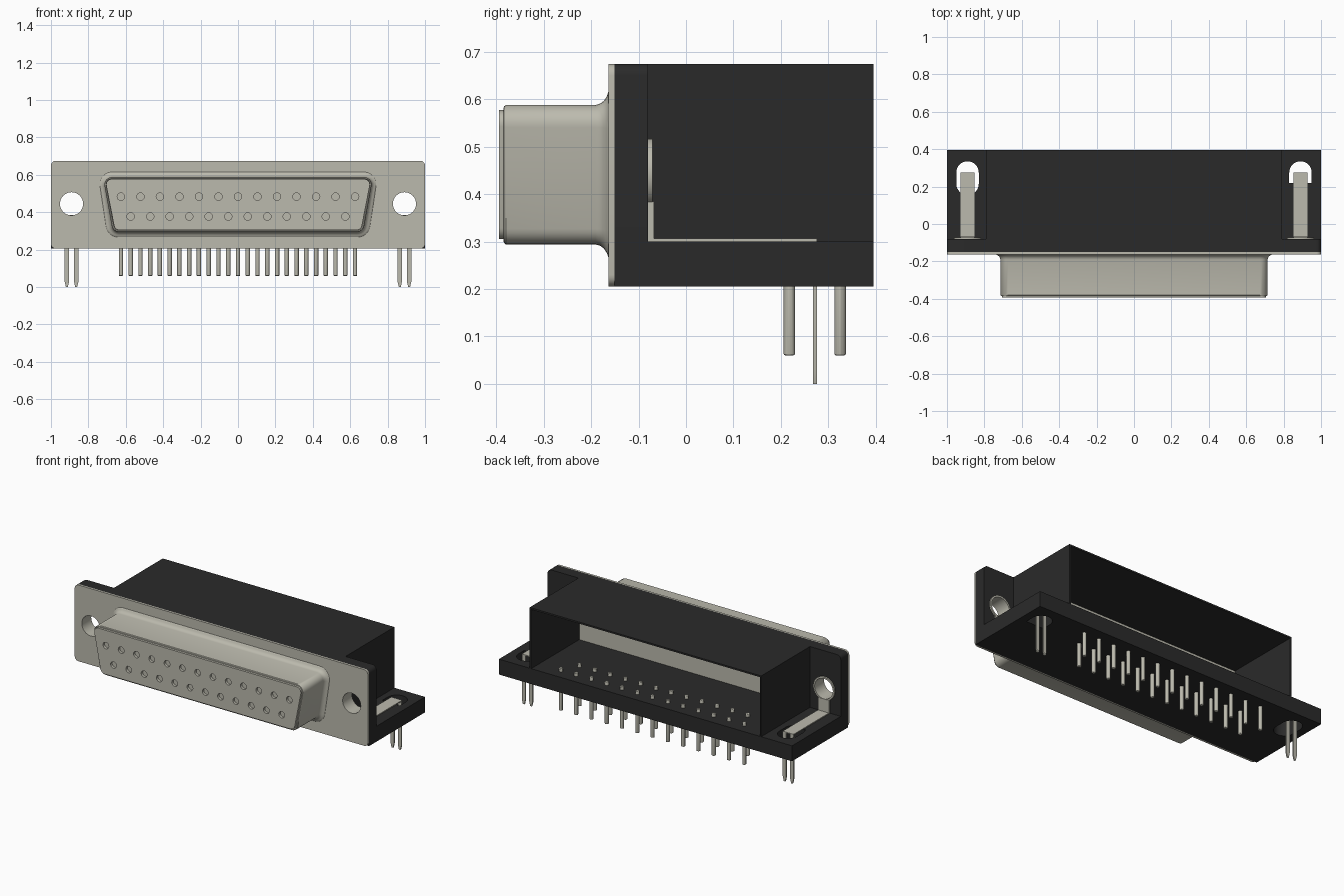
import bpy, bmesh, math
from mathutils import Vector, Matrix

if "Cube" in bpy.data.objects:
    bpy.data.objects.remove(bpy.data.objects["Cube"], do_unlink=True)


def material(name, rgb):
    m = bpy.data.materials.new(name)
    m.use_nodes = True
    col = (*rgb, 1)
    m.diffuse_color = col
    bsdf = next(n for n in m.node_tree.nodes if n.type == 'BSDF_PRINCIPLED')
    bsdf.inputs["Base Color"].default_value = col
    bsdf.inputs["Roughness"].default_value = 0.6
    return m


METAL = material("warm grey metal", (0.50, 0.49, 0.42))
BLACK = material("black plastic", (0.023, 0.023, 0.023))


def finish(name, bm, mat):
    """Turn a bmesh into a named, shaded object."""
    bmesh.ops.remove_doubles(bm, verts=bm.verts, dist=1e-5)
    bmesh.ops.recalc_face_normals(bm, faces=bm.faces)
    me = bpy.data.meshes.new(name)
    bm.to_mesh(me)
    bm.free()
    me.materials.clear()
    me.materials.append(mat)
    ob = bpy.data.objects.new(name, me)
    bpy.context.collection.objects.link(ob)
    bpy.ops.object.select_all(action='DESELECT')
    ob.select_set(True)
    bpy.context.view_layer.objects.active = ob
    bpy.ops.object.shade_smooth_by_angle(angle=math.radians(35))
    return ob


def rounded(pts, radii, seg=6):
    """2D polygon with filleted corners; radii is a number or one per corner."""
    if not isinstance(radii, (list, tuple)):
        radii = [radii] * len(pts)
    out = []
    for i, r in enumerate(radii):
        p = Vector(pts[i])
        a = (Vector(pts[i - 1]) - p).normalized()
        b = (Vector(pts[(i + 1) % len(pts)]) - p).normalized()
        if r <= 0:
            out.append(p)
            continue
        half = a.angle(b) / 2
        c = p + (a + b).normalized() * (r / math.sin(half))
        t = r / math.tan(half)
        s, e = p + a * t - c, p + b * t - c
        a0 = math.atan2(s.y, s.x)
        d = (math.atan2(e.y, e.x) - a0 + math.pi) % (2 * math.pi) - math.pi
        for k in range(seg + 1):
            w = a0 + d * k / seg
            out.append(c + Vector((math.cos(w), math.sin(w))) * r)
    return out


def rect(x0, x1, y0, y1):
    return [(x0, y0), (x1, y0), (x1, y1), (x0, y1)]


def circle(x, y, r, n=24):
    return [(x + r * math.cos(2 * math.pi * k / n), y + r * math.sin(2 * math.pi * k / n))
            for k in range(n)]


def prism(name, outlines, lo, hi, mat, axis='Y'):
    """Extrude an outline (first) with holes (rest) along y or z."""
    cu = bpy.data.curves.new(name, 'CURVE')
    cu.dimensions = '2D'
    cu.fill_mode = 'BOTH'
    cu.extrude = (hi - lo) / 2
    for pts in outlines:
        sp = cu.splines.new('POLY')
        sp.points.add(len(pts) - 1)
        for q, p in zip(sp.points, pts):
            q.co = (p[0], p[1], 0, 1)
        sp.use_cyclic_u = True
    tmp = bpy.data.objects.new(name + "_outline", cu)
    bpy.context.collection.objects.link(tmp)
    dg = bpy.context.evaluated_depsgraph_get()
    me = bpy.data.meshes.new_from_object(tmp.evaluated_get(dg))
    bm = bmesh.new()
    bm.from_mesh(me)
    bpy.data.objects.remove(tmp, do_unlink=True)
    bpy.data.curves.remove(cu)
    bpy.data.meshes.remove(me)
    mid = (lo + hi) / 2
    if axis == 'Y':
        mx = Matrix.Translation((0, mid, 0)) @ Matrix.Rotation(math.pi / 2, 4, 'X')
    else:
        mx = Matrix.Translation((0, 0, mid))
    bm.transform(mx)
    return finish(name, bm, mat)


def d_outline(o):
    """Tapered connector outline grown by o."""
    return rounded([(-0.669 - o, 0.294 - o), (0.669 + o, 0.294 - o),
                    (0.722 + o, 0.588 + o), (-0.722 - o, 0.588 + o)], 0.04 + o)


HX, HZ = 0.89, 0.445          # screw hole centre
Z0, Z1, ZF = 0.205, 0.675, 0.30
screw_holes = [circle(s * HX, HZ, 0.062, 32) for s in (-1, 1)]

# Front metal plate and black flange behind it
plate = rounded(rect(-1, 1, Z0, Z1), 0.025)
prism("front_plate", [plate] + screw_holes, -0.163, -0.151, METAL)
flange = rounded(rect(-1, 1, Z0, Z1), [0, 0, 0.025, 0.025])
prism("flange", [flange] + [circle(s * HX, HZ, 0.07, 32) for s in (-1, 1)], -0.151, -0.08, BLACK)

# Floor slab with a slot in each wing
slots = [rounded(rect(-HX - 0.06, -HX + 0.06, 0.155, 0.335), 0.0595, 8),
         rounded(rect(HX - 0.06, HX + 0.06, 0.22, 0.335), [0, 0, 0.0595, 0.0595], 8)]
prism("floor", [rect(-1, 1, -0.08, 0.395)] + slots, Z0, ZF, BLACK, 'Z')

# Hood: roof and two thin walls, open at the back
t = 0.01
hood = [(-0.79, ZF), (-0.79, Z1), (0.79, Z1), (0.79, ZF),
        (0.79 - t, ZF), (0.79 - t, Z1 - t), (-0.79 + t, Z1 - t), (-0.79 + t, ZF)]
prism("hood", [hood], -0.08, 0.395, BLACK)

# Metal back plate inside the hood
prism("inner_back_plate", [rect(-0.78, 0.78, ZF, 0.665)], -0.08, -0.074, METAL)
prism("inner_back_panel", [rect(-0.755, 0.755, ZF + 0.02, 0.645)], -0.075, -0.069, METAL)

# Shell lofted forward from a flared base
rings = [(-0.160, 0.03), (-0.164, 0.027), (-0.167, 0.018), (-0.173, 0.009), (-0.181, 0.003),
         (-0.191, 0), (-0.380, 0), (-0.384, -0.003), (-0.385, -0.008), (-0.378, -0.011)]
bm = bmesh.new()
loops = [[bm.verts.new((p.x, y, p.y)) for p in d_outline(o)] for y, o in rings]
for a, b in zip(loops, loops[1:]):
    for i in range(len(a)):
        j = (i + 1) % len(a)
        bm.faces.new((a[i], a[j], b[j], b[i]))
bm.faces.new(loops[0])
bm.faces.new(loops[-1])
finish("shell", bm, METAL)

# Contact face with two rows of sockets
P = 0.1043
row_a = [(i - 6) * P for i in range(13)]
row_b = [(i - 5.5) * P for i in range(12)]
sockets = [circle(x, 0.483, 0.02, 16) for x in row_a] + [circle(x, 0.377, 0.02, 16) for x in row_b]
prism("socket_face", [d_outline(-0.011)] + sockets, -0.394, -0.3785, METAL)

# Vertical pins through the floor
bm = bmesh.new()
for xs, y in ((row_a, 0.325), (row_b, 0.218)):
    for x in xs:
        bmesh.ops.create_cone(bm, cap_ends=True, segments=12, radius1=0.012, radius2=0.012,
                              depth=0.26, matrix=Matrix.Translation((x, y, 0.19)))
pins = finish("pins", bm, METAL)
bev = pins.modifiers.new("rounded_ends", 'BEVEL')
bev.width = 0.004
bev.segments = 2
bev.limit_method = 'ANGLE'

# Screw sleeves, brackets and board locks on both sides
for s, side in ((1, "left"), (-1, "right")):
    c = s * HX
    prism(side + "_screw_sleeve", [circle(c, HZ, 0.0725, 32), circle(c, HZ, 0.062, 32)],
          -0.151, -0.071, METAL)
    prism(side + "_bracket_upright", [rect(c - 0.037, c + 0.037, ZF, HZ - 0.061)],
          -0.08, -0.068, METAL)
    prism(side + "_bracket_strip", [rect(c - 0.037, c + 0.037, -0.08, 0.276)],
          ZF, ZF + 0.006, METAL, 'Z')
    for k in (-1, 1):
        x = c + k * 0.025
        leg = [(x - 0.012, ZF + 0.003), (x - 0.012, 0.03), (x - 0.005, 0), (x + 0.005, 0),
               (x + 0.012, 0.03), (x + 0.012, ZF + 0.003)]
        prism(f"{side}_board_lock_leg_{'inner' if k * s < 0 else 'outer'}", [leg],
              0.268, 0.276, METAL)
